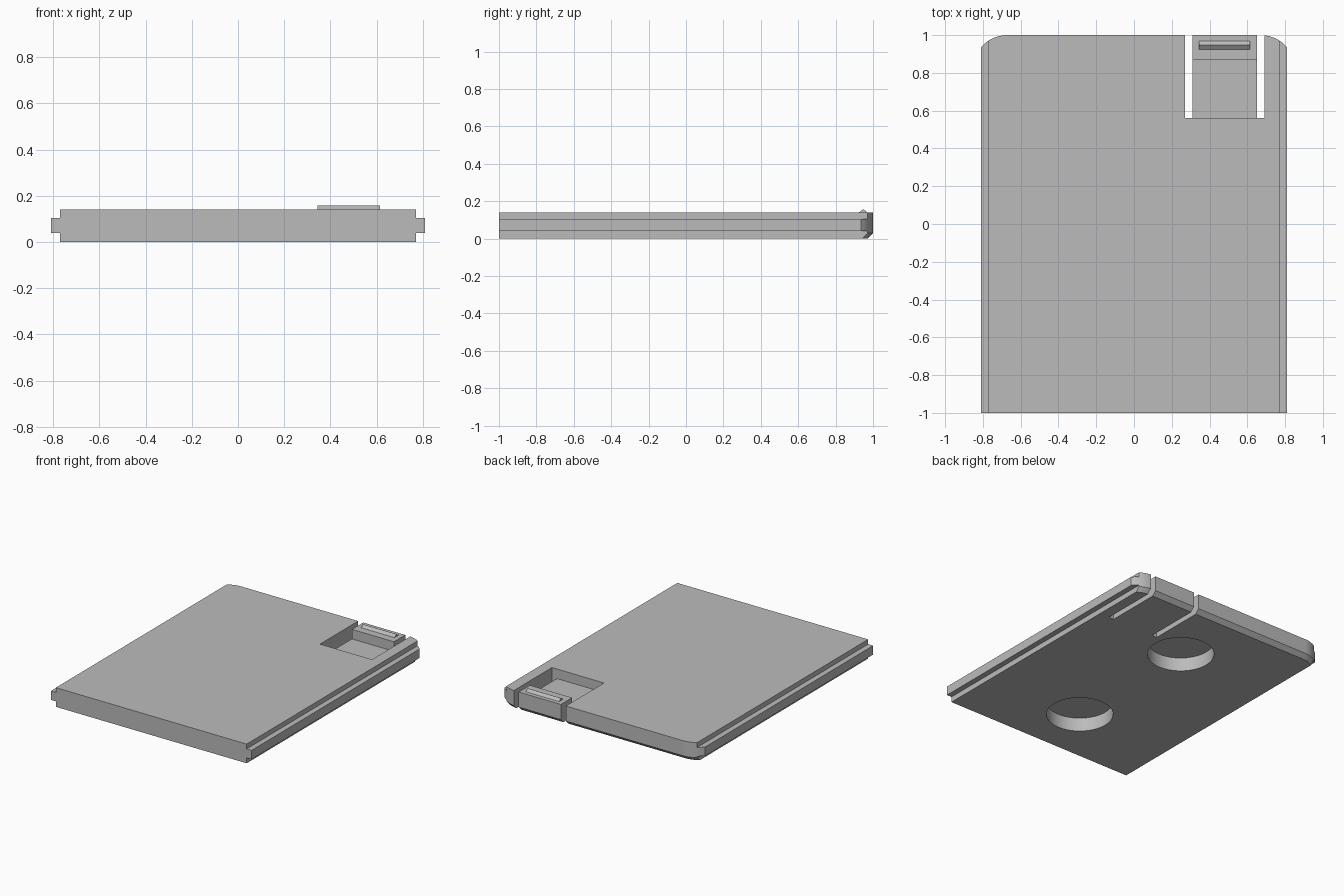
import bpy
import bmesh
import math

if "Cube" in bpy.data.objects:
    bpy.data.objects.remove(bpy.data.objects["Cube"], do_unlink=True)

HALF_W, BODY_W, HEIGHT = 0.81, 0.77, 0.14

grey = bpy.data.materials.new("light grey plastic")
grey.use_nodes = True
grey.diffuse_color = (0.5, 0.5, 0.5, 1)
grey.node_tree.nodes["Principled BSDF"].inputs["Base Color"].default_value = (0.5, 0.5, 0.5, 1)


def loft(name, rings):
    """Closed solid through matching rings of points."""
    bm = bmesh.new()
    loops = [[bm.verts.new(p) for p in ring] for ring in rings]
    n = len(loops[0])
    for low, high in zip(loops, loops[1:]):
        for i in range(n):
            j = (i + 1) % n
            bm.faces.new((low[i], low[j], high[j], high[i]))
    bm.faces.new(loops[0][::-1])
    bm.faces.new(loops[-1])
    bmesh.ops.recalc_face_normals(bm, faces=bm.faces)
    mesh = bpy.data.meshes.new(name)
    bm.to_mesh(mesh)
    bm.free()
    obj = bpy.data.objects.new(name, mesh)
    bpy.context.collection.objects.link(obj)
    mesh.materials.append(grey)
    return obj


def box(name, x0, x1, y0, y1, z0, z1):
    plan = [(x0, y0), (x1, y0), (x1, y1), (x0, y1)]
    return loft(name, [[(x, y, z) for x, y in plan] for z in (z0, z1)])


def disc(name, y, radius, z0, z1, sides=64):
    angles = [math.tau * i / sides for i in range(sides)]
    return loft(name, [[(radius * math.cos(a), y + radius * math.sin(a), z)
                        for a in angles] for z in (z0, z1)])


# Cover plate: rounded back corners, bevel under the back edge
R, CX = 0.185, 0.67
sweep = math.asin((HALF_W - CX) / R)
arc = [(CX + R * math.sin(sweep * i / 12), 1 - R + R * math.cos(sweep * i / 12))
       for i in range(12, -1, -1)]
outline = [(-HALF_W, -1), (HALF_W, -1)] + arc + [(-x, y) for x, y in reversed(arc)]
BEVEL = 0.03
bottom = [(x, y - BEVEL if y > 0 else y, 0) for x, y in outline]
plate = loft("cover_plate", [bottom] + [[(x, y, z) for x, y in outline]
                                        for z in (BEVEL, HEIGHT)])

cutters = []
# Steps above and below the side rails
for s in (-1, 1):
    x0, x1 = sorted((s * BODY_W, s * 0.9))
    cutters.append(box("rail_step_cutter", x0, x1, -1.1, 1.1, -0.1, 0.04))
    cutters.append(box("rail_step_cutter", x0, x1, -1.1, 1.1, 0.105, 0.3))
# Slots either side of the latch tongue
for x in (0.27, 0.65):
    cutters.append(box("slot_cutter", x, x + 0.04, 0.56, 1.1, -0.1, 0.3))
# Finger recess in front of the latch block
cutters.append(box("recess_cutter", 0.29, 0.67, 0.56, 0.87, 0.07, 0.3))
# Round pockets in the underside
for y in (-0.57, 0.49):
    cutters.append(disc("pocket_cutter", y, 0.225, -0.1, 0.1))

bpy.context.view_layer.objects.active = plate
for cutter in cutters:
    cutter.hide_render = True
    mod = plate.modifiers.new("cut", "BOOLEAN")
    mod.operation = "DIFFERENCE"
    mod.solver = "EXACT"
    mod.object = cutter
    bpy.ops.object.modifier_apply(modifier=mod.name)
    bpy.data.objects.remove(cutter, do_unlink=True)

# Catch ridge on the latch block
profile = [(0.925, HEIGHT), (0.97, HEIGHT), (0.948, 0.157)]
loft("catch_ridge", [[(x, y, z) for y, z in profile] for x in (0.345, 0.615)])

bpy.ops.object.select_all(action="DESELECT")
plate.select_set(True)
bpy.ops.object.shade_smooth_by_angle(angle=math.radians(25))
